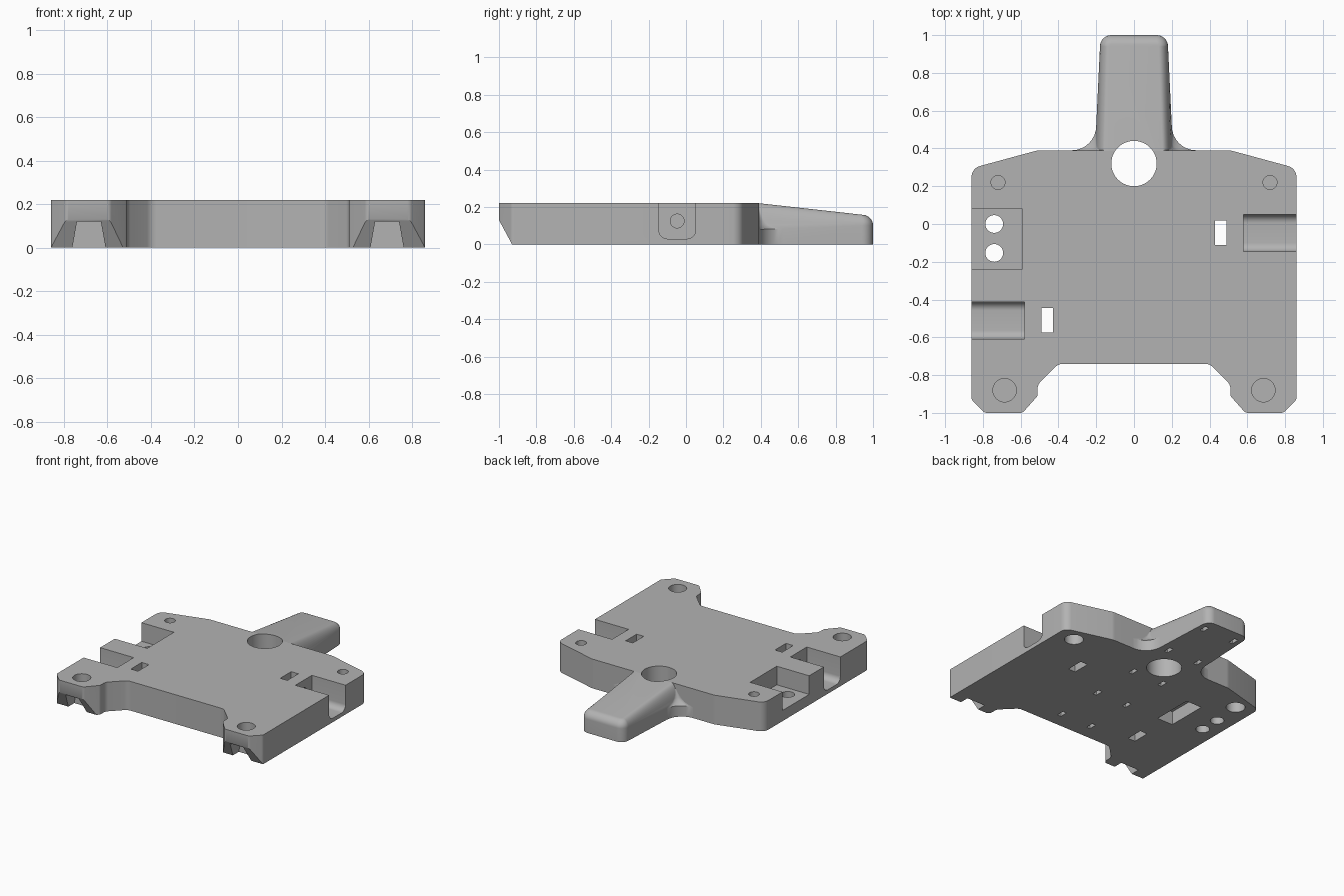
import bpy, bmesh
from math import sin, cos, pi, sqrt, radians
from mathutils import Vector

cube = bpy.data.objects.get("Cube")
if cube:
    bpy.data.objects.remove(cube, do_unlink=True)

grey = bpy.data.materials.new("plain_grey")
grey.use_nodes = True
colour = (0.45, 0.45, 0.45, 1)
grey.diffuse_color = colour
grey.node_tree.nodes["Principled BSDF"].inputs["Base Color"].default_value = colour

HEIGHT, WALL = 0.22, 0.39


def make_object(name, bm):
    bmesh.ops.recalc_face_normals(bm, faces=bm.faces)
    mesh = bpy.data.meshes.new(name)
    bm.to_mesh(mesh)
    bm.free()
    mesh.materials.append(grey)
    ob = bpy.data.objects.new(name, mesh)
    bpy.context.collection.objects.link(ob)
    return ob


def rounded(corners, steps=6):
    """Polygon from (x, y, radius) corners, with each corner filleted."""
    out = []
    for i, (x, y, r) in enumerate(corners):
        p = Vector((x, y))
        a = (Vector(corners[i - 1][:2]) - p).normalized()
        b = (Vector(corners[(i + 1) % len(corners)][:2]) - p).normalized()
        if r == 0:
            out.append(p)
            continue
        half = a.angle(b) / 2
        centre = p + (a + b).normalized() * r / sin(half)
        start = p + a * (r / sin(half) * cos(half)) - centre
        end = p + b * (r / sin(half) * cos(half)) - centre
        for k in range(steps + 1):
            out.append(centre + start.lerp(end, k / steps).normalized() * r)
    return out


def prism(outline, low, high, along_x=False):
    bm = bmesh.new()
    place = (lambda u, v, w: (w, u, v)) if along_x else (lambda u, v, w: (u, v, w))
    face = bm.faces.new([bm.verts.new(place(p[0], p[1], low)) for p in outline])
    new = bmesh.ops.extrude_face_region(bm, geom=[face])["geom"]
    bmesh.ops.translate(bm, vec=place(0, 0, high - low),
                        verts=[v for v in new if isinstance(v, bmesh.types.BMVert)])
    return bm


def circle(x, y, r, n=40):
    return [(x + r * cos(2 * pi * k / n), y + r * sin(2 * pi * k / n)) for k in range(n)]


def rect(x0, x1, y0, y1):
    return [(x0, y0), (x1, y0), (x1, y1), (x0, y1)]


def cut(bodies, bm):
    cutter = make_object("cutter", bm)
    cutter.hide_render = True
    for body in bodies:
        mod = body.modifiers.new("cut", "BOOLEAN")
        mod.operation, mod.solver, mod.object = "DIFFERENCE", "EXACT", cutter
        bpy.context.view_layer.objects.active = body
        bpy.ops.object.modifier_apply(modifier=mod.name)
    bpy.data.objects.remove(cutter, do_unlink=True)


# Base plate with two front feet
half = [(0.40, -0.74, 0.06), (0.51, -0.85, 0.05), (0.51, -0.91, 0.03), (0.59, -1, 0.03),
        (0.79, -1, 0.03), (0.86, -0.93, 0.03), (0.86, 0.295, 0.06), (0.51, WALL, 0.1)]
outline = rounded(half + [(-x, y, r) for x, y, r in reversed(half)])
bm = prism(outline, 0, HEIGHT)

# Sloped undercut across the front of the feet
bmesh.ops.recalc_face_normals(bm, faces=bm.faces)
bmesh.ops.bisect_plane(bm, geom=bm.verts[:] + bm.edges[:] + bm.faces[:],
                       plane_co=(0, -1, 0.13), plane_no=(0, -0.13, -0.07), clear_outer=True)
bmesh.ops.holes_fill(bm, edges=[e for e in bm.edges if e.is_boundary])
plate = make_object("base_plate", bm)


# Handle: stacked rings with a rounded top and a flare into the plate
def handle_ring(inset, flare):
    x = 0.2 - inset
    pts = []
    for k in range(9):
        a = -pi / 2 - k / 8 * pi / 2
        pts.append((x + flare + flare * cos(a), WALL + flare + flare * sin(a)))
    for k in range(9):
        a = k / 8 * pi / 2
        pts.append((0.12 + (0.06 - inset) * cos(a), 0.94 + (0.06 - inset) * sin(a)))
    return pts + [(-px, py) for px, py in reversed(pts)]


bm = bmesh.new()
rings = [[bm.verts.new((x, y, 0)) for x, y in handle_ring(0, 0.13)]]
LEVELS = 10
for k in range(LEVELS + 1):
    a = k / LEVELS * pi / 2
    flare = max(0.003, 0.13 * (1 - sqrt(1 - (1 - sin(a)) ** 2)))
    ring = []
    for x, y in handle_ring(0.05 * (1 - cos(a)), flare):
        t = (y - WALL) / (1 - WALL)
        top = HEIGHT - 0.068 * t
        drop = 0.14 - 0.09 * t
        ring.append(bm.verts.new((x, y, top - drop * (1 - sin(a)))))
    rings.append(ring)
n = len(rings[0])
for low, high in zip(rings, rings[1:]):
    for i in range(n - 1):
        bm.faces.new((low[i], low[i + 1], high[i + 1], high[i]))
for ring in (rings[0], rings[-1]):
    for i in range(n // 2 - 1):
        bm.faces.new((ring[i], ring[i + 1], ring[n - 2 - i], ring[n - 1 - i]))
bm.faces.new([r[0] for r in rings] + [r[-1] for r in reversed(rings)])
handle = make_object("handle", bm)

# Large hole where the handle meets the plate
cut([plate, handle], prism(circle(0, 0.32, 0.12, 64), -0.1, 0.4))

for s in (-1, 1):
    # Blind holes in the feet and rear corners
    cut([plate], prism(circle(s * 0.685, -0.88, 0.062), 0.14, 0.4))
    cut([plate], prism(circle(s * 0.72, 0.22, 0.037), 0.12, 0.4))
    cut([plate], prism(circle(s * 0.72, 0.22, 0.065), -0.1, 0.09))
    # Tapered pocket under each foot
    bm = prism(rect(-1, 1, -1.1, -0.86), -0.02, 0.12)
    for v in bm.verts:
        v.co.x = s * 0.685 + v.co.x * (0.055 if v.co.z > 0 else 0.08)
    cut([plate], bm)
    # Round-bottomed side slot, its screw hole and its nut slot
    y = -0.047 if s > 0 else -0.51
    profile = rounded([(y - 0.098, 0.03, 0.045), (y + 0.098, 0.03, 0.045),
                       (y + 0.098, 0.4, 0), (y - 0.098, 0.4, 0)])
    xs = sorted((s * 0.58, s * 1.0))
    cut([plate], prism(profile, *xs, along_x=True))
    xs = sorted((s * 0.38, s * 0.62))
    cut([plate], prism(circle(y, 0.125, 0.037), *xs, along_x=True))
    xs = sorted((s * 0.43, s * 0.49))
    cut([plate], prism(rect(*xs, y - 0.065, y + 0.065), -0.1, 0.4))
    # Row of shallow slits underneath
    for k in range(5):
        yc = -0.61 + 0.378 * k
        body = plate if k < 3 else handle
        cut([body], prism(rect(s * 0.13 - 0.015, s * 0.13 + 0.015, yc - 0.03, yc + 0.03),
                          -0.1, 0.05))

# Stepped recess on the right edge with two through holes, and a pocket below
cut([plate], prism(rect(-1, -0.59, -0.237, 0.08), 0.08, 0.4))
for y in (0, -0.153):
    cut([plate], prism(circle(-0.74, y, 0.047), -0.1, 0.3))
cut([plate], prism(rect(-0.54, -0.41, -0.237, 0.07), -0.1, 0.1))

# Smooth curved walls, keep edges sharp
for ob in (plate, handle):
    bpy.ops.object.select_all(action="DESELECT")
    ob.select_set(True)
    bpy.context.view_layer.objects.active = ob
    bpy.ops.object.shade_smooth_by_angle(angle=radians(30))
